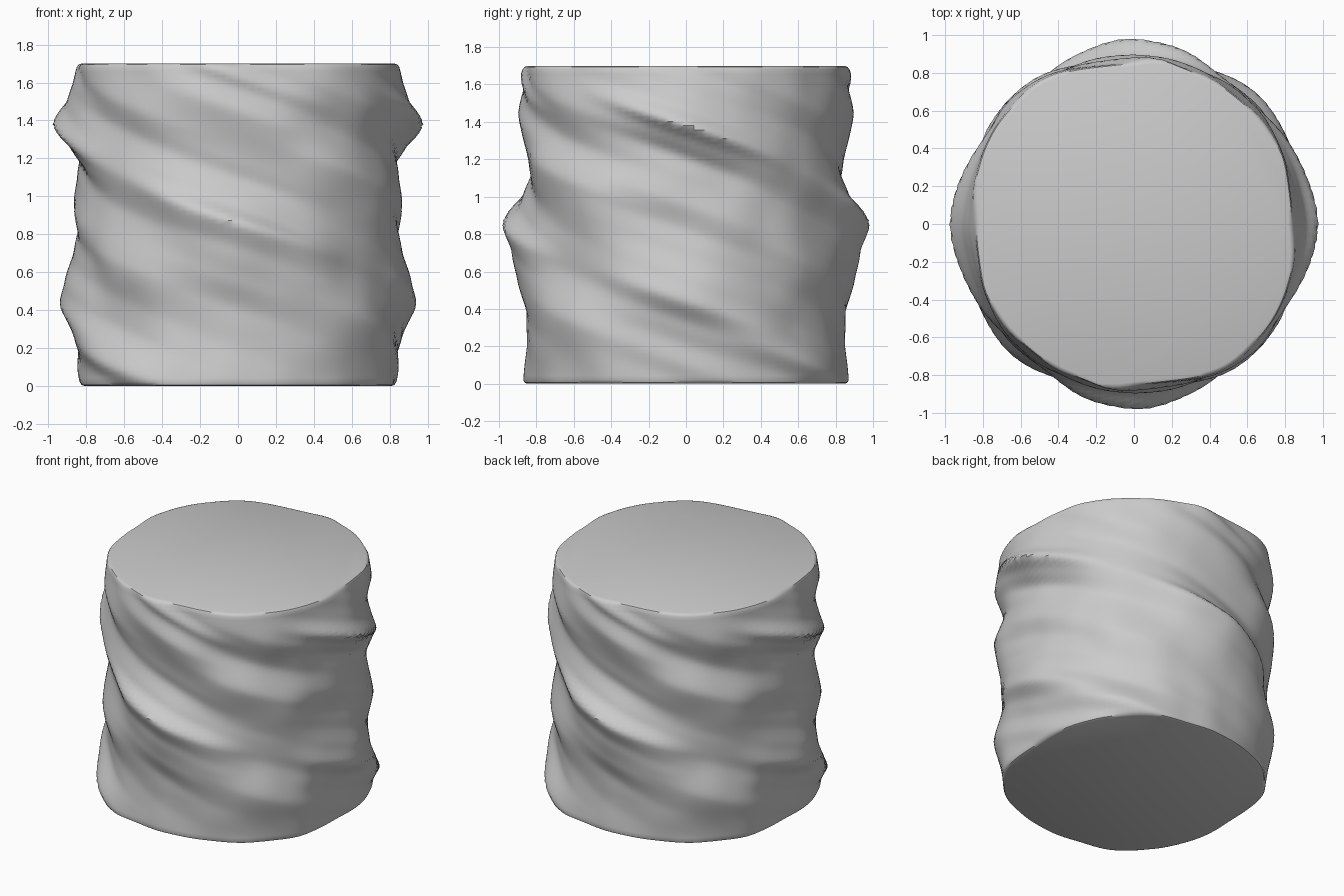
import bpy, bmesh, math
from mathutils import Vector, noise

if "Cube" in bpy.data.objects:
    bpy.data.objects.remove(bpy.data.objects["Cube"])

H = 1.70
SEG, ROWS = 144, 72
SLOPE = 0.94 / math.pi      # descent of the spiral ridges per radian

# (z, radius) profiles at 0, 45, 90 and 135 degrees; the far half repeats them
PROFILES = [
    [(0, .84), (.1, .86), (.2, .85), (.32, .88), (.44, .95), (.56, .92), (.7, .87), (.82, .845),
     (.95, .875), (1.1, .845), (1.2, .83), (1.3, .9), (1.38, .98), (1.48, .91), (1.6, .88), (1.7, .85)],
    [(0, .9), (.1, .95), (.3, .87), (.45, .87), (.65, .91), (.93, .86), (1.12, .91), (1.35, .86),
     (1.5, .9), (1.7, .87)],
    [(0, .87), (.2, .85), (.4, .86), (.55, .905), (.72, .93), (.86, .99), (.95, .9), (1.1, .835),
     (1.2, .85), (1.45, .91), (1.57, .875), (1.63, .89), (1.7, .86)],
    [(0, .88), (.35, .94), (.6, .88), (.8, .88), (1.1, .95), (1.3, .88), (1.5, .93), (1.7, .9)],
]


def sample(profile, z):
    if z <= profile[0][0]:
        return profile[0][1]
    for (z0, r0), (z1, r1) in zip(profile, profile[1:]):
        if z <= z1:
            t = (z - z0) / (z1 - z0)
            t = 0.5 * t + 0.5 * t * t * (3 - 2 * t)
            return r0 + (r1 - r0) * t
    return profile[-1][1]


def radius(a, z):
    # blend neighbouring profiles along the spiral direction
    step = math.pi / 4
    k = math.floor(a / step)
    f = a / step - k
    r0 = sample(PROFILES[k % 4], z + SLOPE * f * step)
    r1 = sample(PROFILES[(k + 1) % 4], z - SLOPE * (1 - f) * step)
    w = f * f * (3 - 2 * f)
    p = Vector((1.6 * math.cos(2 * a), 1.6 * math.sin(2 * a), 3.5 * z))
    return r0 * (1 - w) + r1 * w + 0.016 * noise.noise(p) - 0.006


# lumpy drum with slightly rounded rims and flat caps
bm = bmesh.new()
levels = [(0.0, 0.02), (0.006, 0.006)]
levels += [(0.02 + (H - 0.04) * i / ROWS, 0.0) for i in range(ROWS + 1)]
levels += [(H - 0.006, 0.006), (H, 0.02)]
rings = []
for z, inset in levels:
    ring = []
    for j in range(SEG):
        a = 2 * math.pi * j / SEG
        r = radius(a, z) - inset
        ring.append(bm.verts.new((r * math.cos(a), r * math.sin(a), z)))
    rings.append(ring)
for lo, hi in zip(rings, rings[1:]):
    for j in range(SEG):
        n = (j + 1) % SEG
        bm.faces.new((lo[j], lo[n], hi[n], hi[j]))
bm.faces.new(rings[0][::-1])
bm.faces.new(rings[-1])

mesh = bpy.data.meshes.new("rough_drum")
bm.to_mesh(mesh)
bm.free()
drum = bpy.data.objects.new("rough_drum", mesh)
bpy.context.collection.objects.link(drum)
bpy.context.view_layer.objects.active = drum
drum.select_set(True)
bpy.ops.object.shade_smooth_by_angle(angle=math.radians(40))
